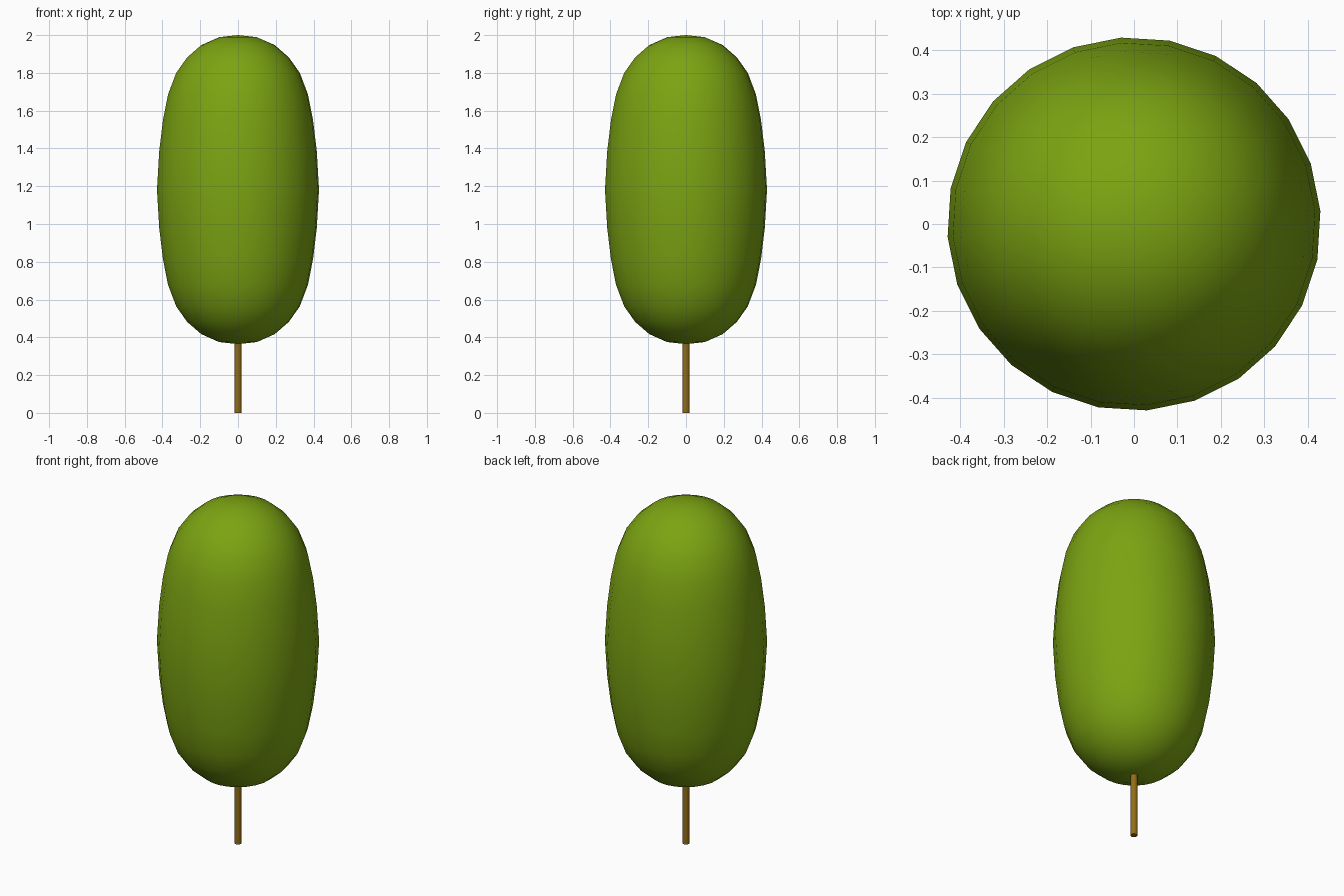
import bpy, bmesh
from math import radians, sin, cos, pi

if "Cube" in bpy.data.objects:
    bpy.data.objects.remove(bpy.data.objects["Cube"])


def paint(obj, name, color):
    mat = bpy.data.materials.new(name)
    mat.diffuse_color = color
    mat.use_nodes = True
    mat.node_tree.nodes["Principled BSDF"].inputs["Base Color"].default_value = mat.diffuse_color
    obj.data.materials.append(mat)


def lathe(name, profile, sides, turn=0.0):
    """Revolve (radius, z) points, listed bottom to top, around z."""
    bm = bmesh.new()
    rings = []
    for r, z in profile:
        if r == 0:
            rings.append([bm.verts.new((0, 0, z))] * sides)
        else:
            rings.append([bm.verts.new((r * cos(turn + 2 * pi * i / sides),
                                        r * sin(turn + 2 * pi * i / sides), z))
                          for i in range(sides)])
    for a, b in zip(rings, rings[1:]):
        for i in range(sides):
            j = (i + 1) % sides
            bm.faces.new(list(dict.fromkeys((a[i], a[j], b[j], b[i]))))
    bmesh.ops.recalc_face_normals(bm, faces=bm.faces)
    mesh = bpy.data.meshes.new(name)
    bm.to_mesh(mesh)
    bm.free()
    obj = bpy.data.objects.new(name, mesh)
    bpy.context.collection.objects.link(obj)
    bpy.ops.object.select_all(action='DESELECT')
    obj.select_set(True)
    bpy.context.view_layer.objects.active = obj
    bpy.ops.object.shade_smooth_by_angle(angle=radians(40))
    return obj


# Crown: upper half profile (radius, height above middle), mirrored below
MIDDLE = 1.182
half = [(0.418, 0.205), (0.398, 0.37), (0.371, 0.505), (0.328, 0.618),
        (0.27, 0.70), (0.195, 0.765), (0.10, 0.807), (0, 0.818)]
profile = ([(r, MIDDLE - h) for r, h in reversed(half)] + [(0.43, MIDDLE)]
           + [(r, MIDDLE + h) for r, h in half])
crown = lathe("crown", profile, 24, radians(4))
paint(crown, "leaf_green", (0.2, 0.37, 0.006, 1))

# Trunk: thin straight post reaching just into the crown
trunk = lathe("trunk", [(0, 0), (0.019, 0), (0.019, 0.38), (0, 0.38)], 12)
paint(trunk, "bark_brown", (0.29, 0.15, 0.008, 1))
